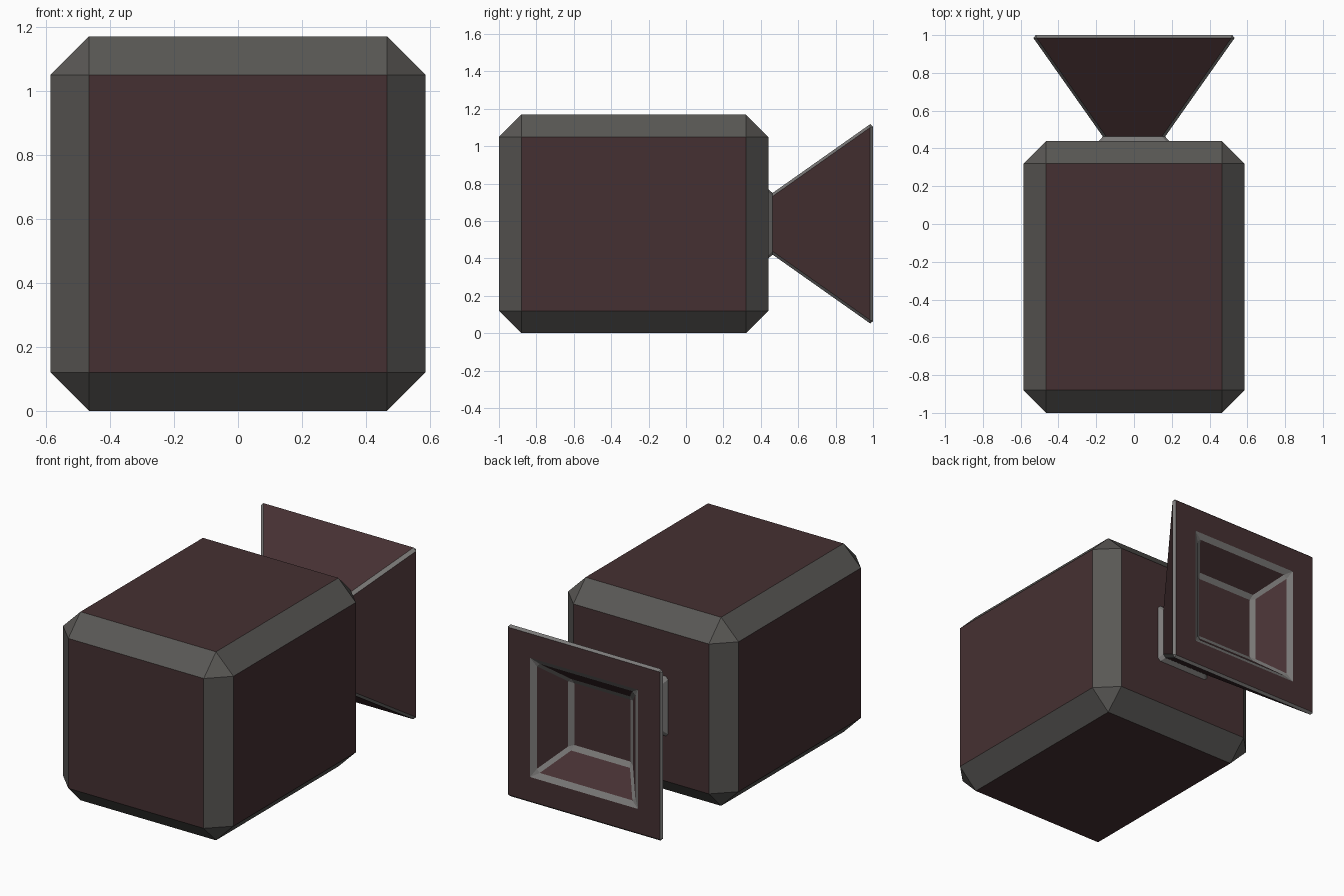
import bpy, bmesh

if "Cube" in bpy.data.objects:
    bpy.data.objects.remove(bpy.data.objects["Cube"])


def material(name, rgb):
    m = bpy.data.materials.new(name)
    m.diffuse_color = (*rgb, 1)
    m.use_nodes = True
    m.node_tree.nodes["Principled BSDF"].inputs["Base Color"].default_value = m.diffuse_color
    return m


panel = material("dark_maroon", (0.060, 0.030, 0.032))
edge_grey = material("edge_grey", (0.100, 0.096, 0.090))
rim_grey = material("rim_grey", (0.200, 0.195, 0.190))


def finish(bm, name, mats):
    mesh = bpy.data.meshes.new(name)
    bm.to_mesh(mesh)
    bm.free()
    for m in mats:
        mesh.materials.append(m)
    obj = bpy.data.objects.new(name, mesh)
    bpy.context.collection.objects.link(obj)
    return obj


# Main housing: box with wide grey chamfers
bm = bmesh.new()
bmesh.ops.create_cube(bm, size=1)
for v in bm.verts:
    v.co.x *= 1.17
    v.co.y = v.co.y * 1.44 - 0.28
    v.co.z = (v.co.z + 0.5) * 1.17
bmesh.ops.bevel(bm, geom=bm.edges[:], offset=0.12, offset_type='OFFSET',
                segments=1, profile=0.5, affect='EDGES')
bm.normal_update()
for f in bm.faces:
    f.material_index = 0 if max(abs(c) for c in f.normal) > 0.99 else 1
finish(bm, "housing", [panel, edge_grey])

# Flared nozzle: square rings with cut corners (y, half width, corner cut, panel sides after ring)
CZ = 0.585
rings = [
    (0.44, 0.185, 0.015, False),
    (0.463, 0.165, 0.018, True),
    (0.985, 0.533, 0.018, False),
    (1.0, 0.52, 0.0, True),
    (1.0, 0.37, 0.0, False),
    (0.98, 0.338, 0.02, True),
    (0.838, 0.222, 0.02, False),
    (0.82, 0.192, 0.0, True),
]
bm = bmesh.new()
loops = []
for y, h, c, _ in rings:
    k = h - c
    pts = [(h, -k), (h, k), (k, h), (-k, h), (-h, k), (-h, -k), (-k, -h), (k, -h)]
    loops.append([bm.verts.new((x, y, CZ + z)) for x, z in pts])
for (a, b, ring) in zip(loops, loops[1:], rings):
    for i in range(8):
        j = (i + 1) % 8
        f = bm.faces.new((a[i], a[j], b[j], b[i]))
        f.material_index = 0 if ring[3] and i % 2 == 0 else 1
bm.faces.new(loops[-1])
bmesh.ops.remove_doubles(bm, verts=bm.verts[:], dist=0.0001)
bmesh.ops.recalc_face_normals(bm, faces=bm.faces[:])
# Make sure the rear rim faces outward
bm.normal_update()
rim = [f for f in bm.faces if f.calc_center_median().y > 0.999]
if rim and rim[0].normal.y < 0:
    bmesh.ops.reverse_faces(bm, faces=bm.faces[:])
finish(bm, "nozzle", [panel, rim_grey])
